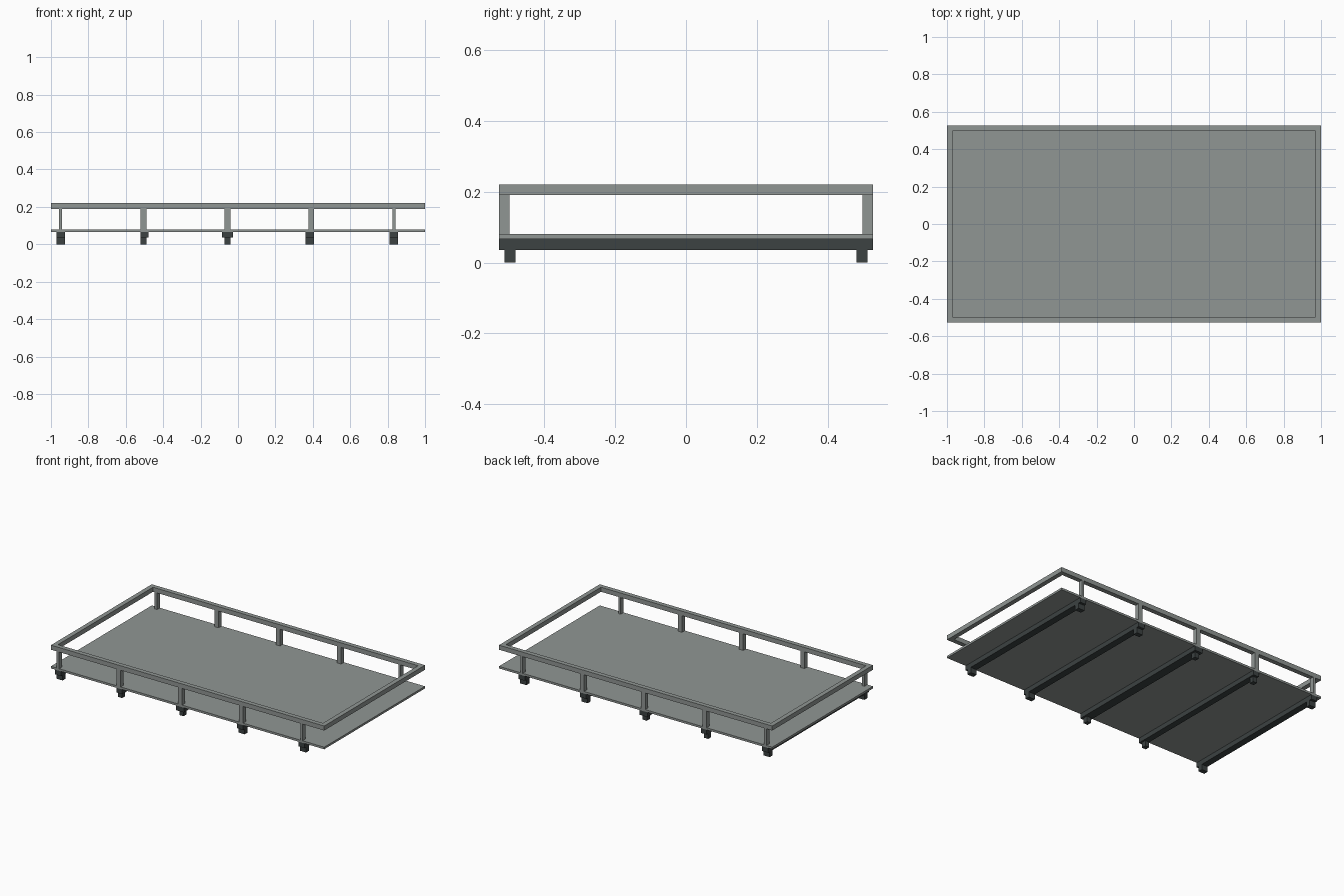
import bpy
import bmesh

cube = bpy.data.objects.get("Cube")
if cube:
    bpy.data.objects.remove(cube, do_unlink=True)


def material(name, rgb):
    mat = bpy.data.materials.new(name)
    mat.use_nodes = True
    mat.diffuse_color = (*rgb, 1)
    mat.node_tree.nodes["Principled BSDF"].inputs["Base Color"].default_value = (*rgb, 1)
    return mat


grey = material("grey metal", (0.28, 0.305, 0.295))
dark = material("dark metal", (0.045, 0.054, 0.054))


def finish(name, bm, mat):
    bmesh.ops.recalc_face_normals(bm, faces=bm.faces)
    mesh = bpy.data.meshes.new(name)
    bm.to_mesh(mesh)
    bm.free()
    mesh.materials.append(mat)
    obj = bpy.data.objects.new(name, mesh)
    bpy.context.collection.objects.link(obj)
    return obj


def box(name, mat, xs, ys, zs):
    bm = bmesh.new()
    bmesh.ops.create_cube(bm, size=1)
    for v in bm.verts:
        v.co = [(a + b) / 2 + c * (b - a)
                for c, (a, b) in zip(v.co, (xs, ys, zs))]
    return finish(name, bm, mat)


HALF_X, HALF_Y = 1.0, 0.527
BEAM_Z, DECK_Z, POST_Z, RAIL_Z, TOP_Z = 0.035, 0.066, 0.08, 0.19, 0.22
RAIL = 0.03

# Flat deck
box("deck", grey, (-HALF_X, HALF_X), (-HALF_Y, HALF_Y), (DECK_Z, POST_Z))

# Square rail swept round the edge with mitred corners
bm = bmesh.new()
profile = [(0, RAIL_Z), (RAIL, RAIL_Z), (RAIL, TOP_Z), (0, TOP_Z)]
rings = [[bm.verts.new((sx * (HALF_X - d), sy * (HALF_Y - d), z)) for d, z in profile]
         for sx, sy in ((-1, -1), (1, -1), (1, 1), (-1, 1))]
for i in range(4):
    a, b = rings[i], rings[(i + 1) % 4]
    for j in range(4):
        k = (j + 1) % 4
        bm.faces.new((a[j], b[j], b[k], a[k]))
finish("top_rail", bm, grey)

# Stations along the deck: spans in x of crossbeam, foot and post
stations = [
    ((-0.97, -0.926), (-0.97, -0.926), (-0.958, -0.94)),
    ((-0.52, -0.479), (-0.52, -0.49), (-0.52, -0.49)),
    ((-0.086, -0.028), (-0.071, -0.041), (-0.071, -0.041)),
    ((0.362, 0.407), (0.362, 0.407), (0.377, 0.407)),
    ((0.811, 0.856), (0.811, 0.856), (0.826, 0.842)),
]
for n, (beam, foot, post) in enumerate(stations, 1):
    box(f"crossbeam_{n}", dark, beam, (-HALF_Y, HALF_Y), (BEAM_Z, DECK_Z))
    for side, s in (("front", -1), ("back", 1)):
        box(f"{side}_post_{n}", grey, post,
            sorted((s * (HALF_Y - RAIL), s * HALF_Y)), (POST_Z, RAIL_Z))
        box(f"{side}_foot_{n}", dark, foot,
            sorted((s * 0.48, s * 0.511)), (0, BEAM_Z))
